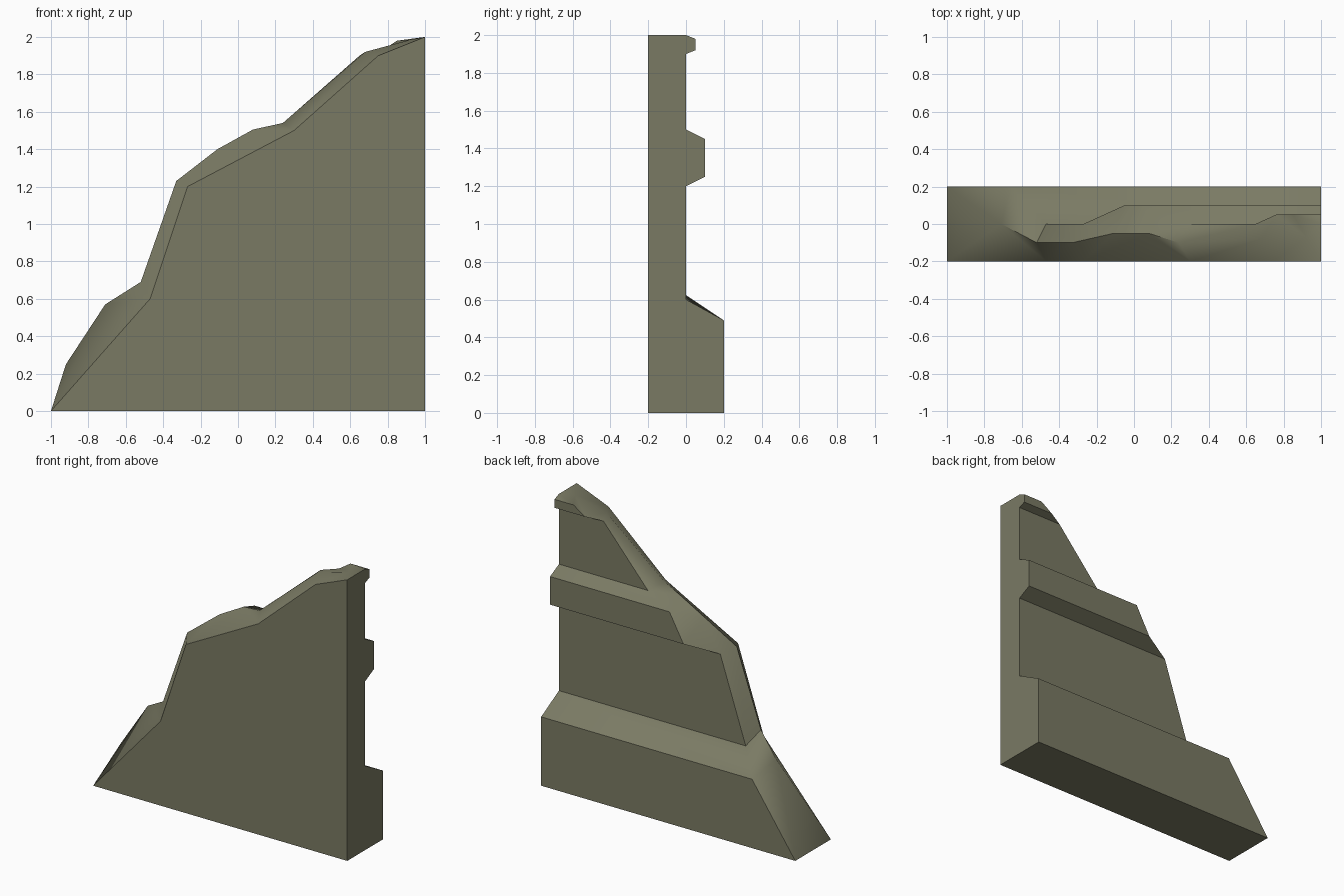
import bpy, bmesh

if "Cube" in bpy.data.objects:
    bpy.data.objects.remove(bpy.data.objects["Cube"])

# Outlines of the ruined wall: front (x, z), broken ridge and moulded back (x, y, z)
FRONT = [(-1, 0), (-.47, .6), (-.27, 1.2), (.3, 1.5), (.75, 1.9), (1, 2)]
RIDGE = [(-.92, 0, .25), (-.71, 0, .57), (-.52, -.1, .69), (-.33, -.1, 1.23),
         (-.11, -.05, 1.4), (.08, -.05, 1.505), (.24, -.1, 1.54),
         (.68, -.08, 1.92), (.92, -.07, 1.985), (1, 0, 2)]
BACK = [(-1, .2, 0), (-.66, .2, .49), (-.47, 0, .6), (-.27, 0, 1.2),
        (-.05, .1, 1.25), (.06, .1, 1.45), (.3, 0, 1.5), (.65, 0, 1.9),
        (.76, .05, 1.92), (.85, .05, 1.98), (1, .05, 1.98)]

bm = bmesh.new()
front = [bm.verts.new((x, -.2, z)) for x, z in FRONT]
ridge = [bm.verts.new(p) for p in RIDGE]
back = [bm.verts.new(p) for p in BACK]
corner = bm.verts.new((1, -.2, 0))
right = [bm.verts.new((1, y, z)) for _, y, z in BACK[:9]] + [back[-1]]


def stitch(side, steps):
    """Triangles between an outline and the ridge; R steps the ridge, S the side."""
    s = r = 0
    for step in steps:
        if step == "R":
            bm.faces.new((side[s], ridge[r], ridge[r + 1]))
            r += 1
        else:
            bm.faces.new((side[s], ridge[r], side[s + 1]))
            s += 1


# Broken edge
stitch(front, "RSRRSRRSRRSRSR")
stitch(back, "RSRSRSRSSRSRSRSRSRS")
bm.faces.new((front[0], ridge[0], back[0]))

# Front, right end, underside
bm.faces.new(front + [corner])
bm.faces.new([corner] + right + [ridge[-1], front[-1]])
bm.faces.new((front[0], corner, right[0], back[0]))

# Plinth, band and cap mouldings on the back
for i in range(9):
    bm.faces.new((back[i], back[i + 1], right[i + 1], right[i]))

bmesh.ops.recalc_face_normals(bm, faces=bm.faces)
mesh = bpy.data.meshes.new("broken_wall")
bm.to_mesh(mesh)
bm.free()

stone = bpy.data.materials.new("olive_stone")
stone.diffuse_color = (.195, .195, .127, 1)
stone.use_nodes = True
stone.node_tree.nodes["Principled BSDF"].inputs["Base Color"].default_value = stone.diffuse_color
mesh.materials.append(stone)
wall = bpy.data.objects.new("broken_wall", mesh)
bpy.context.collection.objects.link(wall)
bpy.context.view_layer.objects.active = wall
wall.select_set(True)
bpy.ops.object.shade_smooth_by_angle(angle=.7)
